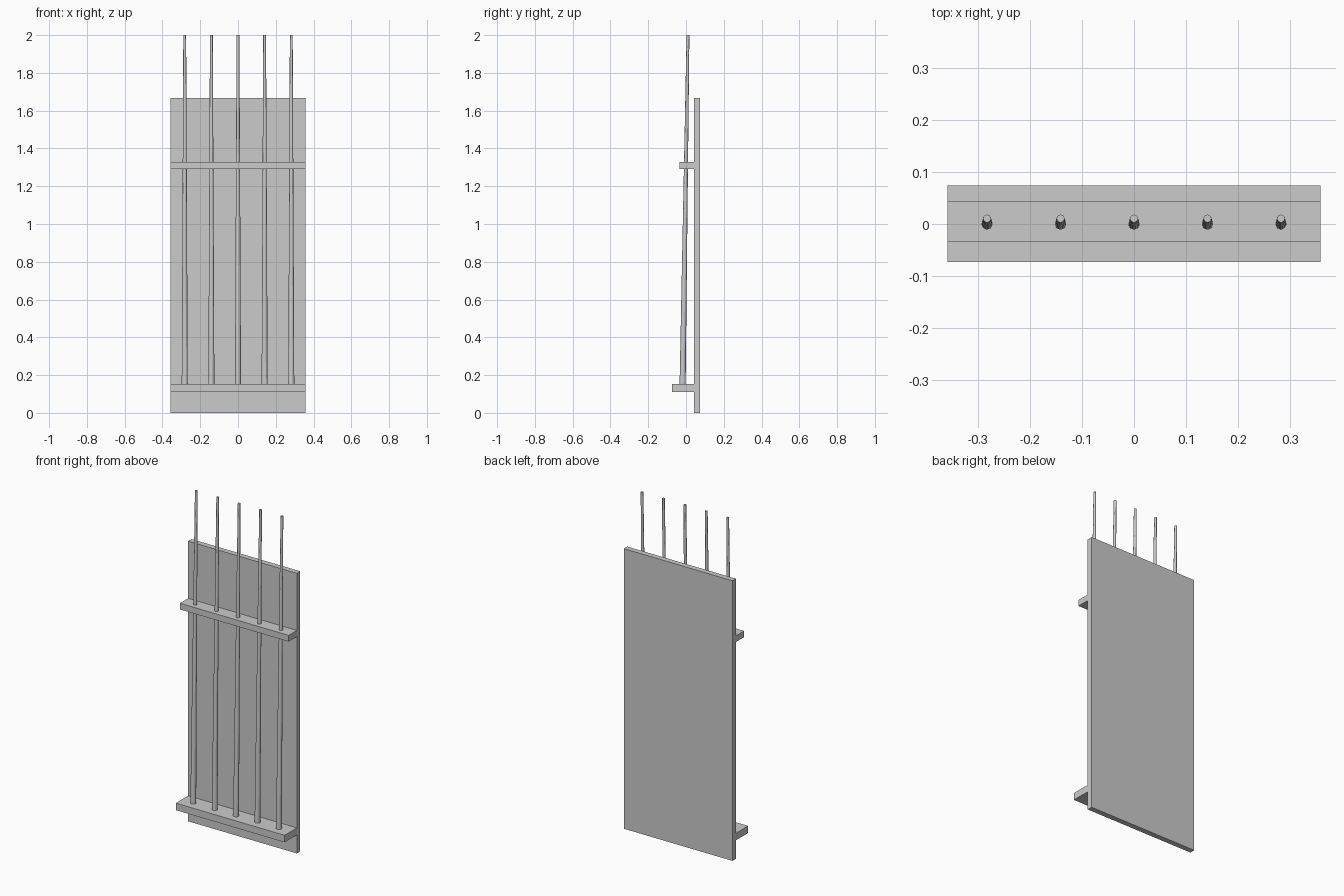
import bpy
from mathutils import Vector

cube = bpy.data.objects.get("Cube")
if cube:
    bpy.data.objects.remove(cube, do_unlink=True)

# Single plain grey
grey = bpy.data.materials.new("light_grey")
grey.use_nodes = True
colour = (0.6, 0.6, 0.6, 1)
grey.diffuse_color = colour
grey.node_tree.nodes["Principled BSDF"].inputs["Base Color"].default_value = colour

HALF_WIDTH = 0.358
BOARD_FRONT = 0.042


def box(name, y0, y1, z0, z1):
    """Full-width slab between two depths and two heights."""
    bpy.ops.mesh.primitive_cube_add(size=1, location=(0, (y0 + y1) / 2, (z0 + z1) / 2))
    ob = bpy.context.object
    ob.name = name
    ob.scale = (2 * HALF_WIDTH, y1 - y0, z1 - z0)
    bpy.ops.object.transform_apply(location=False, rotation=False, scale=True)
    ob.data.materials.append(grey)


def rod(name, x):
    """Tapered rod leaning back slightly, with level ends."""
    base, tip = Vector((x, -0.018, 0.152)), Vector((x, 0.0105, 2.0))
    bpy.ops.mesh.primitive_cone_add(vertices=16, radius1=0.016, radius2=0.0075,
                                    depth=tip.z - base.z, location=(base + tip) / 2)
    ob = bpy.context.object
    ob.name = name
    lean = (tip.y - base.y) / (tip.z - base.z)
    for v in ob.data.vertices:
        v.co.y += v.co.z * lean
    ob.data.materials.append(grey)


# Back board and the two shelves
box("back_board", BOARD_FRONT, 0.074, 0, 1.667)
box("lower_shelf", -0.073, BOARD_FRONT, 0.11, 0.152)
box("upper_rail", -0.035, BOARD_FRONT, 1.29, 1.327)

# Row of rods
for i in range(5):
    rod(f"rod_{i + 1}", (i - 2) * 0.141)
